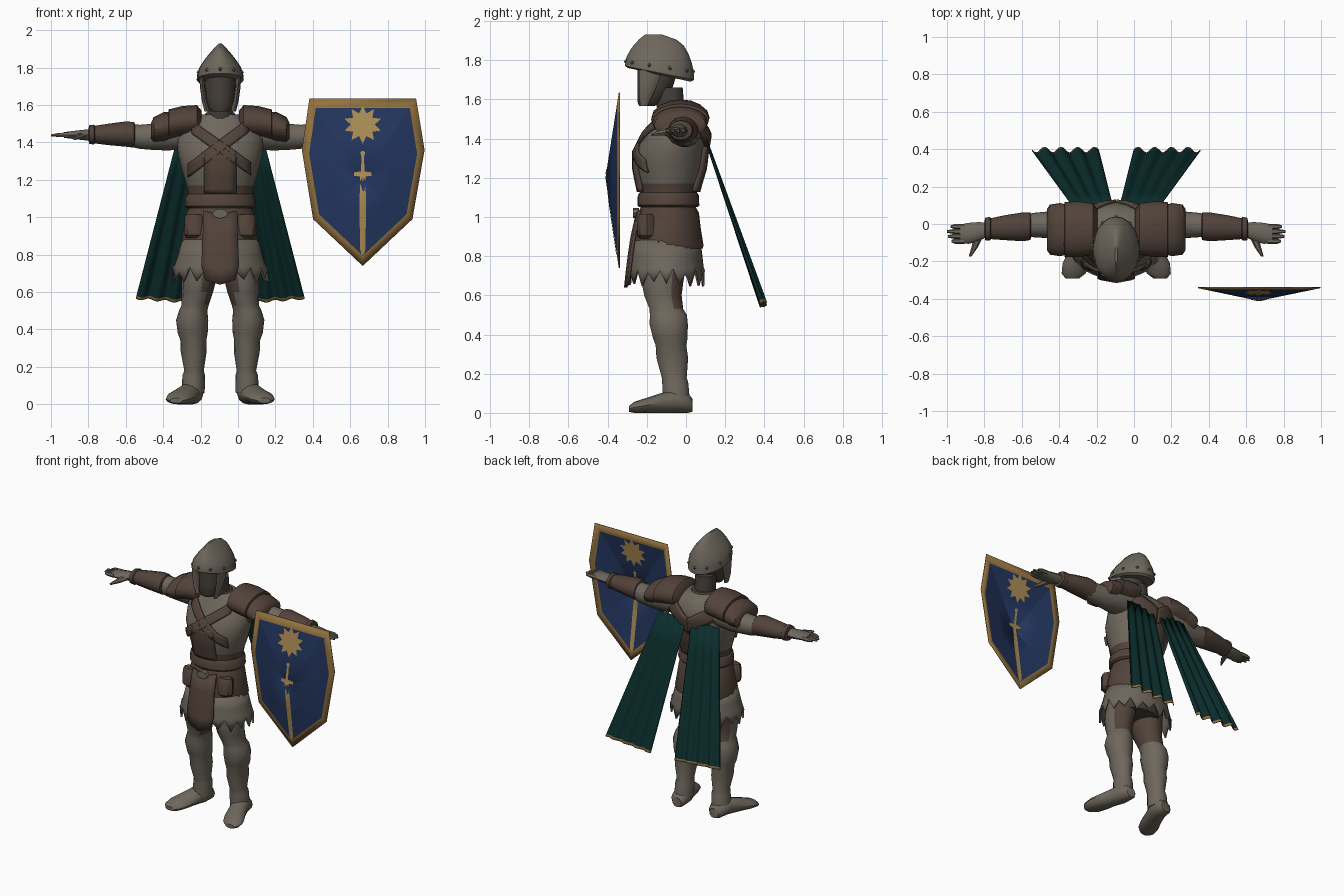
import bpy, bmesh, math
from mathutils import Vector

CX = -0.095  # the figure's own centre line

if "Cube" in bpy.data.objects:
    bpy.data.objects.remove(bpy.data.objects["Cube"], do_unlink=True)


def material(name, *rgb):
    m = bpy.data.materials.new(name)
    m.use_nodes = True
    m.diffuse_color = (*rgb, 1)
    bsdf = next(n for n in m.node_tree.nodes if n.type == 'BSDF_PRINCIPLED')
    bsdf.inputs["Base Color"].default_value = (*rgb, 1)
    bsdf.inputs["Roughness"].default_value = 0.8
    return m


steel = material("worn grey", 0.155, 0.135, 0.108)
leather = material("brown leather", 0.085, 0.056, 0.042)
shade = material("dark mask", 0.06, 0.05, 0.041)
teal = material("dark teal cloth", 0.003, 0.025, 0.024)
bronze = material("bronze trim", 0.29, 0.17, 0.05)
gold = material("pale gold", 0.42, 0.27, 0.09)
blue = material("shield blue", 0.017, 0.037, 0.115)


def sheet(name, rows, mats, closed=False, caps=False, thick=0, pick=None, angle=40):
    """Join rows of points with quads; pick chooses a material from the face centre."""
    bm = bmesh.new()
    vs = [[bm.verts.new(p) for p in row] for row in rows]
    n = len(rows[0])
    for a, b in zip(vs, vs[1:]):
        for i in range(n if closed else n - 1):
            j = (i + 1) % n
            bm.faces.new((a[i], a[j], b[j], b[i]))
    if caps:
        bm.faces.new(vs[0])
        bm.faces.new(vs[-1])
    bmesh.ops.recalc_face_normals(bm, faces=bm.faces)
    if pick:
        for f in bm.faces:
            f.material_index = pick(f.calc_center_median())
    me = bpy.data.meshes.new(name)
    bm.to_mesh(me)
    bm.free()
    for m in mats:
        me.materials.append(m)
    ob = bpy.data.objects.new(name, me)
    bpy.context.collection.objects.link(ob)
    bpy.ops.object.select_all(action='DESELECT')
    ob.select_set(True)
    bpy.context.view_layer.objects.active = ob
    bpy.ops.object.shade_smooth_by_angle(angle=math.radians(angle))
    if thick:
        mod = ob.modifiers.new("thickness", 'SOLIDIFY')
        mod.thickness, mod.offset = thick, 0
    return ob


def loft(name, rings, mats, axis='z', n=14, caps=True, **kw):
    """Ellipse rings (x, y, z, a, b[, tilt]) square to the given axis."""
    rows = []
    for x, y, z, a, b, *tilt in rings:
        k = tilt[0] if tilt else 0
        u, v = {'z': ((a, 0, 0), (0, b, k)), 'x': ((0, a, 0), (0, 0, b)),
                'y': ((a, 0, 0), (0, 0, b))}[axis]
        angles = [math.tau * i / n for i in range(n)]
        rows.append([Vector((x, y, z)) + Vector(u) * math.cos(t) + Vector(v) * math.sin(t)
                     for t in angles])
    return sheet(name, rows, mats, True, caps, **kw)


def upright(name, rings, mats, dx=0, **kw):
    """Loft of (z, y, a, b) rings about the centre line."""
    return loft(name, [(CX + dx, y, z, a, b) for z, y, a, b in rings], mats, **kw)


# Torso
TORSO = [(1.0, -.09, .175, .145), (1.1, -.09, .168, .138), (1.17, -.088, .18, .155),
         (1.25, -.084, .205, .175), (1.33, -.08, .225, .18), (1.42, -.05, .235, .165),
         (1.5, -.035, .2, .125), (1.55, -.05, .1, .085)]
upright("torso", TORSO, [steel, leather], n=24, pick=lambda c: int(c.z < 1.17))


def on_torso(dx, z, side):
    """Point just outside the torso surface, side -1 for front and 1 for back."""
    for lo, hi in zip(TORSO, TORSO[1:]):
        if z <= hi[0]:
            break
    t = (z - lo[0]) / (hi[0] - lo[0])
    yc, hx, hy = (p + (q - p) * t for p, q in zip(lo[1:], hi[1:]))
    return (CX + dx, yc + side * (hy * math.sqrt(max(.04, 1 - (dx / hx) ** 2)) + .008), z)


def strap(name, start, end, wx, wz, side):
    rows = []
    for i in range(11):
        dx, z = (p + (q - p) * i / 10 for p, q in zip(start, end))
        rows.append([on_torso(dx + k * wx, z + k * wz, side) for k in (-1, -.5, 0, .5, 1)])
    sheet(name, rows, [leather], thick=.018)


strap("chest_strap_upper", (.15, 1.49), (-.17, 1.25), 0, .036, -1)
strap("chest_strap_lower", (-.15, 1.48), (.16, 1.26), 0, .034, -1)
strap("front_placket", (0, 1.35), (0, 1.13), .085, 0, -1)
strap("back_panel", (0, 1.36), (0, 1.13), .1, 0, 1)
for s, tag in ((1, "left"), (-1, "right")):
    strap(tag + "_back_yoke", (s * .18, 1.48), (0, 1.36), 0, .055, 1)
upright("collar", [(1.49, -.045, .12, .105), (1.53, -.055, .095, .085), (1.56, -.065, .075, .075)],
        [leather])

# Belt, jerkin and skirt
upright("belt", [(1.05, -.09, .178, .15), (1.06, -.09, .19, .158), (1.11, -.09, .186, .156),
                 (1.125, -.09, .174, .146)], [leather], n=24)
upright("jerkin_skirt", [(.84, -.093, .207, .18), (.86, -.093, .21, .182), (.93, -.093, .198, .17),
                         (1.02, -.09, .183, .156), (1.05, -.09, .168, .14)], [leather], n=24)
upright("hips", [(.7, -.1, .17, .13), (.76, -.1, .2, .15), (.86, -.1, .19, .15)], [shade])
skirt = []
for z, a, b, jag in ((.88, .198, .168, 0), (.8, .22, .178, 0), (.735, .24, .184, .008),
                     (.69, .252, .19, .032)):
    skirt.append([(CX + a * math.cos(t), -.1 + b * math.sin(t),
                   z + jag * (1 if i % 2 else -1) + jag * .4 * math.sin(i * 1.7))
                  for i, t in enumerate(math.tau * i / 36 for i in range(36))])
sheet("tattered_skirt", skirt, [steel], closed=True, thick=.012)
tabard = [[(CX + k * w, y + abs(k) * .015, z + abs(k) * .025) for k in (-1, -.5, 0, .5, 1)]
          for z, y, w in ((1.01, -.25, .09), (.9, -.275, .092), (.8, -.29, .096),
                          (.72, -.3, .1), (.64, -.308, .08))]
sheet("front_tabard", tabard, [leather], thick=.016)
loft("buckle", [(CX, y, 1.02, .042, .026) for y in (-.27, -.24)], [steel], axis='y', n=8)

# Head and helmet
upright("neck", [(1.48, -.07, .07, .07), (1.66, -.09, .068, .075)], [shade])
upright("face", [(1.565, -.2, .045, .04), (1.59, -.185, .068, .065), (1.65, -.16, .08, .09),
                 (1.71, -.15, .085, .1), (1.79, -.14, .09, .11)], [shade])
helmet = [(1.725, -.135, .112, .16, -.035), (1.735, -.135, .126, .176, -.035),
          (1.765, -.135, .122, .174, -.025), (1.8, -.137, .112, .167, -.015),
          (1.84, -.138, .086, .15, -.006), (1.875, -.14, .058, .128, 0),
          (1.905, -.145, .032, .096, 0), (1.93, -.165, .008, .045, 0)]
loft("helmet", [(CX, y, z, a, b, k) for z, y, a, b, k in helmet], [steel], n=20, angle=30)
for i in range(10):
    t = math.tau * (i + .5) / 10
    x, y, z = CX + .121 * math.cos(t), -.135 + .172 * math.sin(t), 1.768 - .025 * math.sin(t)
    upright("helmet_rivet", [(z + h, y, r, r) for h, r in ((-.01, .004), (0, .011), (.01, .004))],
            [steel], dx=x - CX, n=6)

# Limbs, mirrored about the centre line
for s, tag in ((1, "left"), (-1, "right")):
    def side_loft(name, rings, mats, axis='z', **kw):
        return loft(tag + "_" + name, [(CX + s * r[0], *r[1:]) for r in rings], mats, axis, **kw)

    side_loft("cheek_guard", [(.07, -.215, 1.565, .014, .018), (.084, -.205, 1.62, .014, .036),
                              (.094, -.19, 1.69, .014, .05), (.098, -.18, 1.75, .014, .06)],
              [steel], n=8)
    side_loft("belt_pouch", [(.135, -.2, z, a, b) for z, a, b in
                             ((.89, .045, .035), (.905, .058, .05), (1.0, .055, .048),
                              (1.015, .045, .035))], [leather], n=8)

    # Legs and feet
    side_loft("leg", [(.105, -.11, .8, .09, .12), (.115, -.12, .66, .092, .108),
                      (.122, -.118, .6, .084, .098), (.134, -.1, .53, .072, .088),
                      (.145, -.09, .5, .076, .097), (.15, -.088, .45, .086, .1),
                      (.147, -.08, .38, .08, .09), (.144, -.077, .345, .07, .08),
                      (.142, -.07, .28, .069, .083), (.14, -.06, .18, .052, .065),
                      (.142, -.055, .155, .06, .068), (.145, -.05, .06, .062, .072)],
              [steel, leather],
              pick=lambda c: int(c.z > .52 and (c.y > -.08 or s * (c.x - CX) < .09)))
    side_loft("foot", [(.145, .032, .04, .035, .034), (.148, .01, .05, .055, .05),
                       (.155, -.06, .06, .066, .06), (.182, -.13, .05, .066, .05),
                       (.212, -.21, .037, .075, .037), (.228, -.265, .028, .064, .028),
                       (.235, -.292, .02, .035, .014)], [steel], axis='y', n=12)

    # Arms
    side_loft("upper_arm", [(.14, -.02, 1.45, .1, .085), (.28, -.005, 1.44, .085, .085),
                            (.36, -.005, 1.43, .072, .072), (.43, -.005, 1.43, .066, .066),
                            (.5, -.01, 1.44, .06, .06)], [steel], axis='x')
    side_loft("bracer", [(.455, -.012, 1.44, .058, .058), (.46, -.012, 1.44, .074, .068),
                         (.5, -.015, 1.445, .077, .068), (.6, -.02, 1.443, .066, .057),
                         (.67, -.025, 1.442, .056, .047), (.675, -.025, 1.442, .063, .053),
                         (.7, -.027, 1.442, .06, .05), (.705, -.027, 1.442, .04, .03)],
              [leather], axis='x', n=12)
    side_loft("palm", [(.69, -.03, 1.44, .038, .034), (.74, -.042, 1.44, .052, .028),
                       (.79, -.05, 1.44, .056, .022), (.835, -.053, 1.44, .05, .016)],
              [steel], axis='x', n=10)
    for k, reach in enumerate((.88, .9, .905, .885)):
        y = -.092 + k * .026
        side_loft("finger", [(.81, y, 1.44, .015, .015), (.86, y, 1.44, .0145, .013),
                             (reach, y, 1.438, .007, .006)], [steel], axis='x', n=6)
    side_loft("thumb", [(.735, -.06, 1.437, .026, .018), (.755, -.12, 1.43, .018, .016),
                        (.782, -.175, 1.42, .007, .007)], [steel], axis='y', n=6)

    # Layered shoulder armour
    side_loft("shoulder_plate", [(.1, -.025, 1.5, .1, .07), (.125, -.027, 1.515, .138, .085),
                                 (.2, -.028, 1.51, .148, .085), (.275, -.03, 1.495, .148, .082),
                                 (.28, -.03, 1.49, .12, .06)], [leather], axis='x', n=16)
    side_loft("shoulder_lame", [(.25, -.03, 1.49, .13, .07), (.3, -.03, 1.483, .142, .08),
                                (.355, -.03, 1.468, .134, .068), (.37, -.03, 1.46, .11, .045)],
              [leather], axis='x', n=16)

    # Split cape with a trimmed hem
    cape = []
    for v in (0, .2, .4, .6, .8, .982, 1):
        row = []
        for i in range(33):
            u = i / 32
            wave = math.sin(u * 4 * math.tau)
            dx = (.02 + .075 * v) + u * (.215 + .14 * v)
            row.append((CX + s * dx, .1 + .295 * v + (.004 + .011 * v) * wave,
                        1.4 - (.86 - .025 * u) * v + .006 * v * wave))
        cape.append(row)
    hem = lambda c: int(c.z < .562 + .02 * (s * (c.x - CX) - .1) / .35 and c.z < .59)
    sheet(tag + "_cape", cape, [teal, bronze], thick=.006, pick=hem, angle=60)

# Shield: a shallow faceted sheet
SX, SZ = .667, 1.2
OUTLINE = [(-.285, .435), (.285, .435), (.33, .16), (.265, -.21), (0, -.46), (-.265, -.21),
           (-.325, .16)]


def gauge(x, z):
    """Zero at the shield's centre and one on its outline."""
    best = 0
    for (ax, az), (bx, bz) in zip(OUTLINE, OUTLINE[1:] + OUTLINE[:1]):
        nx, nz = az - bz, bx - ax
        best = max(best, (nx * x + nz * z) / (nx * ax + nz * az))
    return best


def on_shield(x, z, lift=0):
    return (SX + x, -.408 + .068 * gauge(x, z) + lift, SZ + z)


rows = [[on_shield(x * t, z * t) for x, z in OUTLINE] for t in (.01, .5, .88, 1)]
sheet("shield", rows, [blue, bronze], closed=True, caps=False, thick=.006, angle=10,
      pick=lambda c: int(gauge(c.x - SX, c.z - SZ) > .88))

# Sun and sword emblems on both faces of the shield
BLADE = [(.155, .006), (.145, .013), (.125, .007), (.045, .009), (.04, .048), (.022, .048),
         (.018, .015), (-.15, .017), (-.37, .015), (-.4, .006)]
for lift, tag in ((-.006, "front"), (.006, "back")):
    sheet(tag + "_sword_emblem", [[on_shield(k * w, z, lift) for k in (-1, 0, 1)]
                                  for z, w in BLADE], [gold])
    star = []
    for scale in (.02, 1):
        star.append([on_shield(r * scale * math.sin(t), .295 + r * scale * math.cos(t), lift)
                     for r, t in ((.064 if i % 2 else .102, math.tau * i / 20)
                                  for i in range(20))])
    sheet(tag + "_sun_emblem", star, [gold], closed=True)
